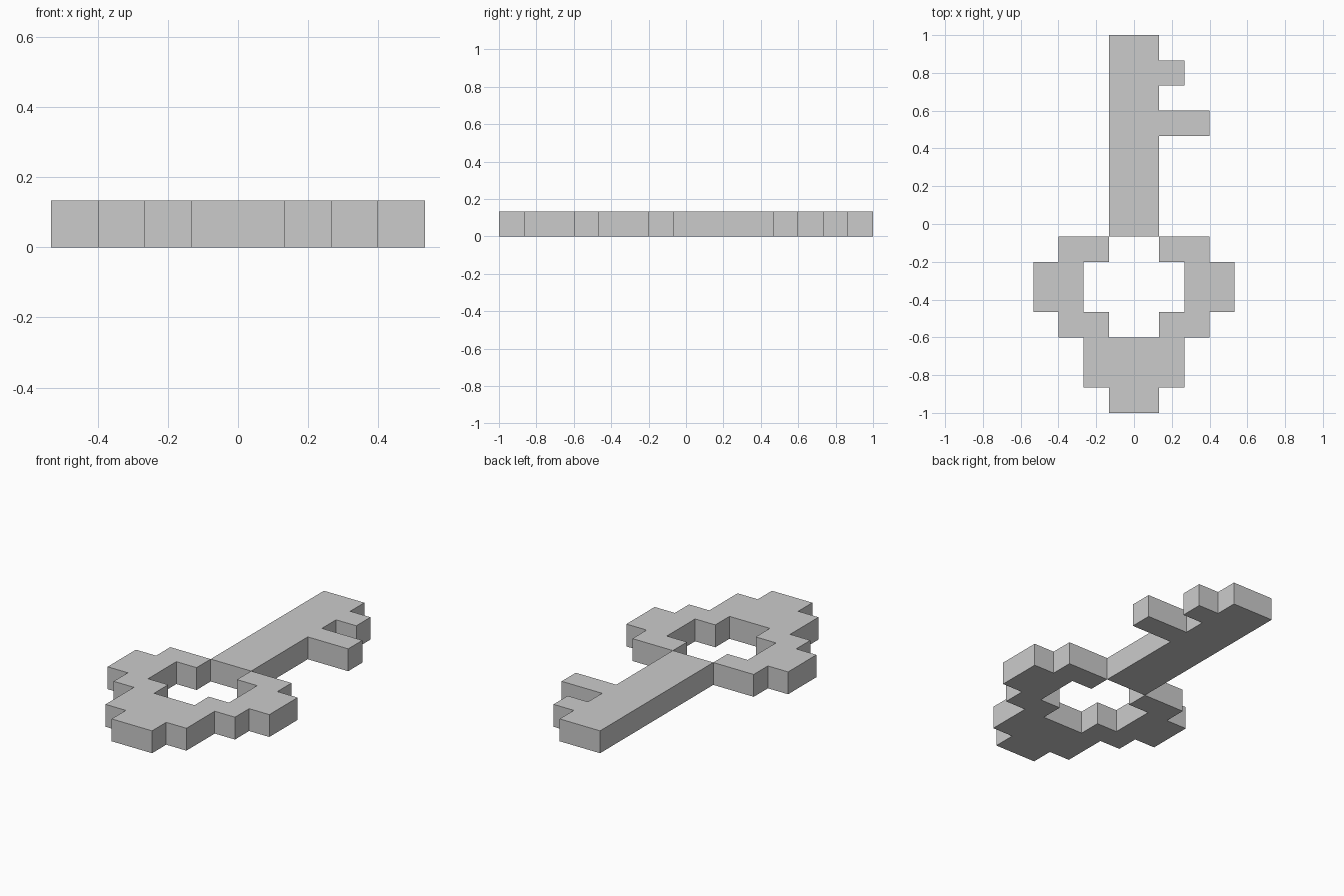
import bpy
import bmesh

if "Cube" in bpy.data.objects:
    bpy.data.objects.remove(bpy.data.objects["Cube"], do_unlink=True)

UNIT = 2 / 15  # the key is laid out on square blocks, fifteen long

metal = bpy.data.materials.new("plain grey")
metal.use_nodes = True
grey = (0.6, 0.6, 0.6, 1)
metal.diffuse_color = grey
metal.node_tree.nodes["Principled BSDF"].inputs["Base Color"].default_value = grey


def slab(name, outline):
    """Extrude an outline given in blocks to one block thick."""
    bm = bmesh.new()
    base = bm.faces.new([bm.verts.new((x * UNIT, y * UNIT - 1, 0)) for x, y in outline])
    top = bmesh.ops.extrude_face_region(bm, geom=[base], use_keep_orig=True)["geom"]
    bmesh.ops.translate(bm, vec=(0, 0, UNIT),
                        verts=[g for g in top if isinstance(g, bmesh.types.BMVert)])
    bmesh.ops.recalc_face_normals(bm, faces=bm.faces)
    mesh = bpy.data.meshes.new(name)
    bm.to_mesh(mesh)
    bm.free()
    mesh.materials.append(metal)
    obj = bpy.data.objects.new(name, mesh)
    bpy.context.collection.objects.link(obj)


# Bow: open ring with stepped corners, mirrored across the centre line
half = [(1, 0), (1, 1), (2, 1), (2, 3), (3, 3), (3, 4), (4, 4), (4, 6), (3, 6),
        (3, 7), (1, 7), (1, 6), (2, 6), (2, 4), (1, 4), (1, 3)]
slab("key_bow", half + [(-x, y) for x, y in reversed(half)])

# Shaft with a long tooth and a short tooth on the left side
shaft = [(-1, 7), (1, 7)]
for start, reach in ((11, 3), (13, 2)):
    shaft += [(1, start), (reach, start), (reach, start + 1), (1, start + 1)]
slab("key_shaft", shaft + [(1, 15), (-1, 15)])
